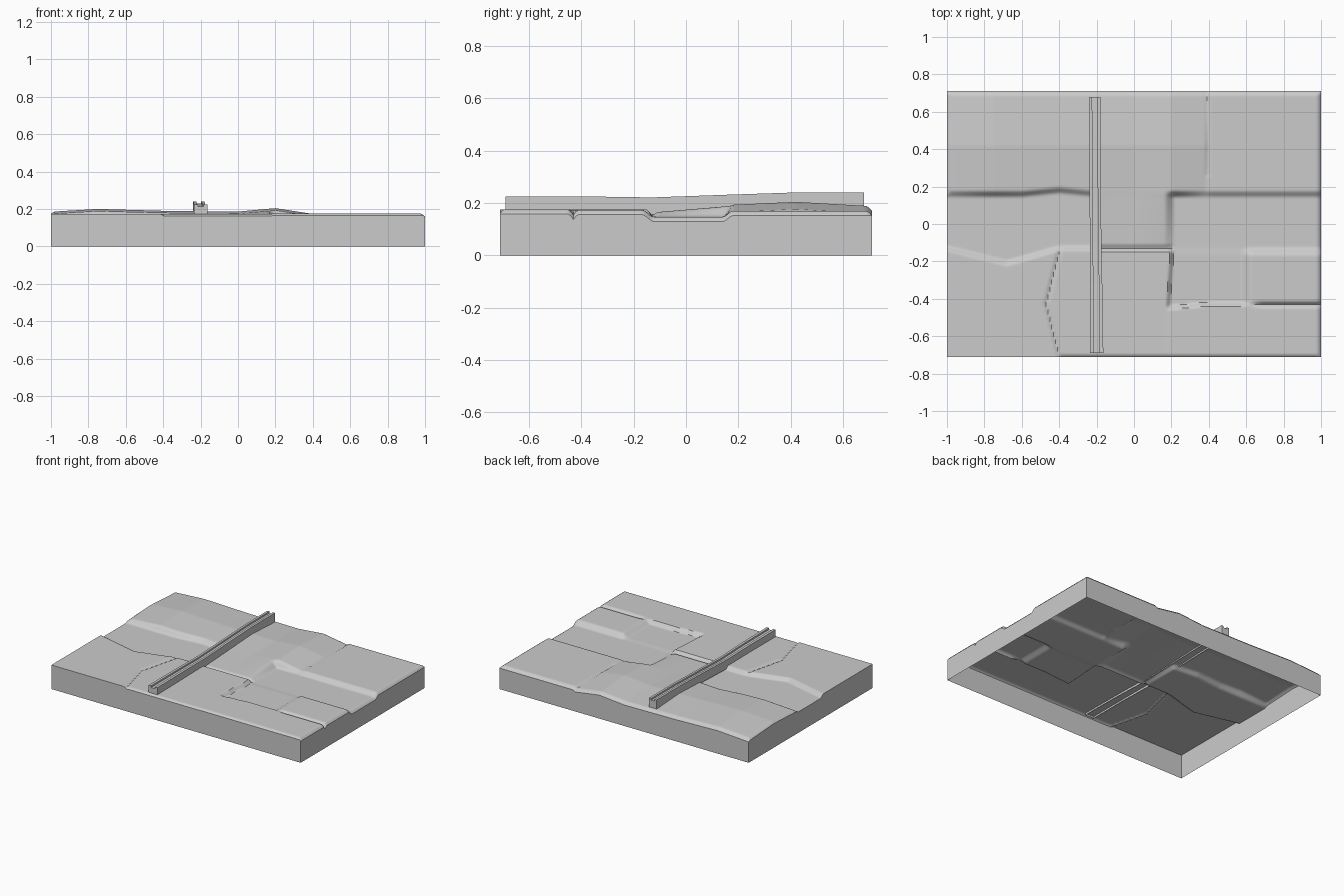
import bpy, bmesh, math

if "Cube" in bpy.data.objects:
    bpy.data.objects.remove(bpy.data.objects["Cube"])

HALF_X, HALF_Y = 1.0, 0.71


def make_material(name, colour):
    mat = bpy.data.materials.new(name)
    mat.use_nodes = True
    mat.diffuse_color = colour
    mat.node_tree.nodes["Principled BSDF"].inputs["Base Color"].default_value = colour
    return mat


def finish(name, bm, mat, angle):
    mesh = bpy.data.meshes.new(name)
    bmesh.ops.recalc_face_normals(bm, faces=bm.faces)
    bm.to_mesh(mesh)
    bm.free()
    obj = bpy.data.objects.new(name, mesh)
    bpy.context.collection.objects.link(obj)
    mesh.materials.append(mat)
    bpy.ops.object.select_all(action="DESELECT")
    obj.select_set(True)
    bpy.context.view_layer.objects.active = obj
    bpy.ops.object.shade_smooth_by_angle(angle=math.radians(angle))
    return obj


def line(v, points):
    """Piecewise linear value through (position, value) points."""
    if v <= points[0][0]:
        return points[0][1]
    for (a, p), (b, q) in zip(points, points[1:]):
        if v <= b:
            return p + (q - p) * (v - a) / (b - a)
    return points[-1][1]


def ramp(v, start, end):
    t = min(1, max(0, (v - start) / (end - start)))
    return t * t * (3 - 2 * t)


def mix(a, b, t):
    return a + (b - a) * t


def groove(distance, depth, width=0.015):
    return -depth * max(0, 1 - abs(distance) / width)


# Height of each ground slab, blended across the slab seams
def ground_height(x, y):
    # back row: humped slab on the left, flat slab on the right
    hump = line(x, [(-1, .185), (-.75, .2), (-.4, .19), (0, .186), (.2, .204), (.39, .175)])
    hump += line(y, [(.16, -.012), (.42, 0), (.7, -.016)])
    back = mix(hump, .17, ramp(x, .38, .41))
    if y > .25:
        back += groove(x - .395, .006)

    # middle row: sunken left slab, sloping centre slab, sunken right slab
    centre = line(y, [(-.12, .164), (.17, hump)])
    right_low = .147
    middle = mix(.152, centre, ramp(x, -.22, -.19))
    middle = mix(middle, right_low, ramp(x, .16, .22))

    # front row: two level slabs split by a bent seam
    seam_x = line(y, [(-.71, -.4), (-.43, -.47), (-.15, -.4)])
    front = .174 + groove(x - seam_x, .009)
    tile = mix(.15, .174, ramp(x, .57, .63))
    mid_front = mix(right_low, tile, ramp(y, -.12, -.17))
    step_y = line(x, [(.19, -.45), (.4, -.43)])
    right = mix(mid_front, .175, ramp(y, step_y + .015, step_y - .01))
    right += groove(y - step_y, .02 * ramp(x, .6, .7))
    seam_right = line(y, [(-.45, .18), (-.15, .2)])
    front = mix(front, right, ramp(x, seam_right - .01, seam_right + .015))

    # join the rows
    front_seam = line(x, [(-1, -.14), (-.68, -.22), (-.4, -.14)])
    z = mix(front, middle, ramp(y, front_seam - .005, front_seam + .025))
    if -.2 < x < .2:
        z += groove(y + .13, .016, .02)
    seam_y = line(x, [(-.6, .16), (-.4, .18), (-.2, .16)])
    z = mix(z, back, ramp(y, seam_y - .02, seam_y + .02))

    # worn rim along the outer edges
    rim = max(0, 1 - (HALF_X - x) / .025) ** 2
    rim = max(rim, max(0, 1 - (HALF_Y - y) / .025) ** 2)
    if x > -.4:
        rim = max(rim, .6 * max(0, 1 - (HALF_Y + y) / .015) ** 2)
    if y > .17:
        rim = max(rim, .6 * max(0, 1 - (HALF_X + x) / .025) ** 2)
    return z - .018 * rim


stone = make_material("stone grey", (0.6, 0.6, 0.6, 1))

# Ground: slabs with an open-bottomed skirt
bm = bmesh.new()
bmesh.ops.create_grid(bm, x_segments=200, y_segments=142, size=1)
for v in bm.verts:
    v.co.y *= HALF_Y
    v.co.z = ground_height(v.co.x, v.co.y)
rim_edges = [e for e in bm.edges if e.is_boundary]
skirt = bmesh.ops.extrude_edge_only(bm, edges=rim_edges)
for item in skirt["geom"]:
    if isinstance(item, bmesh.types.BMVert):
        item.co.z = 0
finish("slab_ground", bm, stone, 40)

# Rail: channel section swept front to back
stations = [(-.69, -.199, .035, .225), (-.4, -.201, .033, .225), (-.13, -.205, .031, .221),
            (.15, -.207, .03, .231), (.42, -.209, .03, .24), (.68, -.21, .03, .24)]
bm = bmesh.new()
rings = []
for y, cx, w, top in stations:
    lip, floor, bottom = w * .45, top - .012, top - .065
    section = [(-w, bottom), (-w, top), (-lip, top), (-lip, floor),
               (lip, floor), (lip, top), (w, top), (w, bottom)]
    rings.append([bm.verts.new((cx + px, y, pz)) for px, pz in section])
for a, b in zip(rings, rings[1:]):
    for i in range(len(a) - 1):
        bm.faces.new((a[i], a[i + 1], b[i + 1], b[i]))
for end in (rings[0], rings[-1]):
    bm.faces.new(end)
finish("channel_rail", bm, stone, 30)
